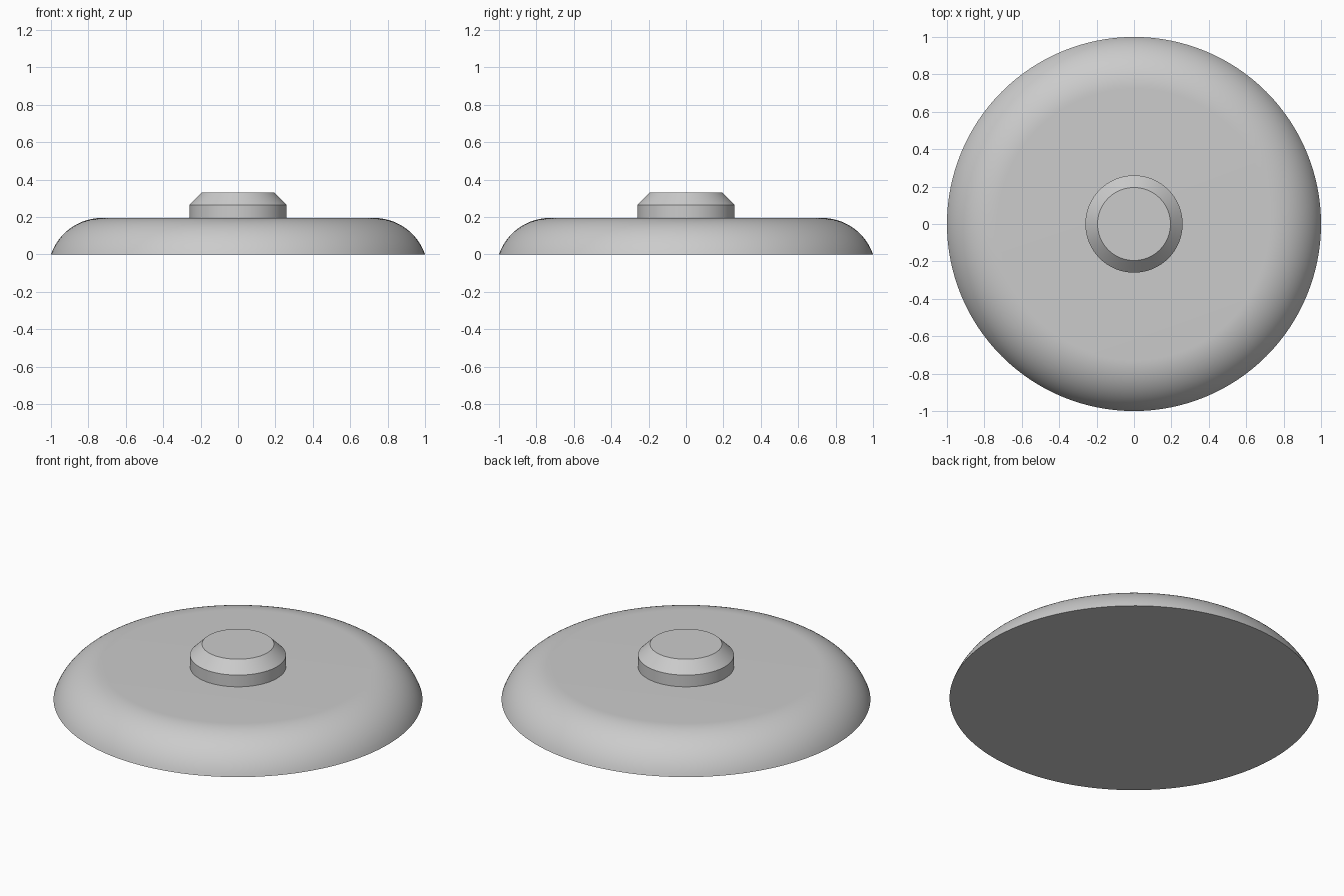
import bpy, bmesh
from math import sin, cos, asin, radians

cube = bpy.data.objects.get("Cube")
if cube:
    bpy.data.objects.remove(cube, do_unlink=True)

SEGMENTS = 128
TOP = 0.195

grey = bpy.data.materials.new("light_grey")
grey.use_nodes = True
colour = (0.6, 0.6, 0.6, 1)
grey.diffuse_color = colour
grey.node_tree.nodes["Principled BSDF"].inputs["Base Color"].default_value = colour


def lathe(name, profile):
    """Turn (radius, height) points, bottom to top, into a capped solid."""
    bm = bmesh.new()
    rings = []
    for r, z in profile:
        ring = bmesh.ops.create_circle(bm, segments=SEGMENTS, radius=r)["verts"]
        for v in ring:
            v.co.z = z
        rings.append(ring)
    for low, high in zip(rings, rings[1:]):
        for i in range(SEGMENTS):
            j = (i + 1) % SEGMENTS
            bm.faces.new((low[i], low[j], high[j], high[i]))
    bm.faces.new(rings[0])
    bm.faces.new(rings[-1])
    bmesh.ops.recalc_face_normals(bm, faces=bm.faces)
    mesh = bpy.data.meshes.new(name)
    bm.to_mesh(mesh)
    bm.free()
    mesh.materials.append(grey)
    obj = bpy.data.objects.new(name, mesh)
    bpy.context.collection.objects.link(obj)
    bpy.ops.object.select_all(action="DESELECT")
    obj.select_set(True)
    bpy.context.view_layer.objects.active = obj
    bpy.ops.object.shade_smooth_by_angle(angle=radians(30))
    return obj


# Wide disc with a rounded shoulder meeting the flat top tangentially
R = 0.29
start = asin((R - TOP) / R)
centre = 1 - R * cos(start)
STEPS = 20
angles = [start + (radians(90) - start) * i / STEPS for i in range(STEPS + 1)]
lathe("disc_body", [(centre + R * cos(a), TOP - R + R * sin(a)) for a in angles])

# Chamfered round knob in the middle of the top
lathe("centre_knob", [(0.26, TOP), (0.26, 0.265), (0.195, 0.33)])
